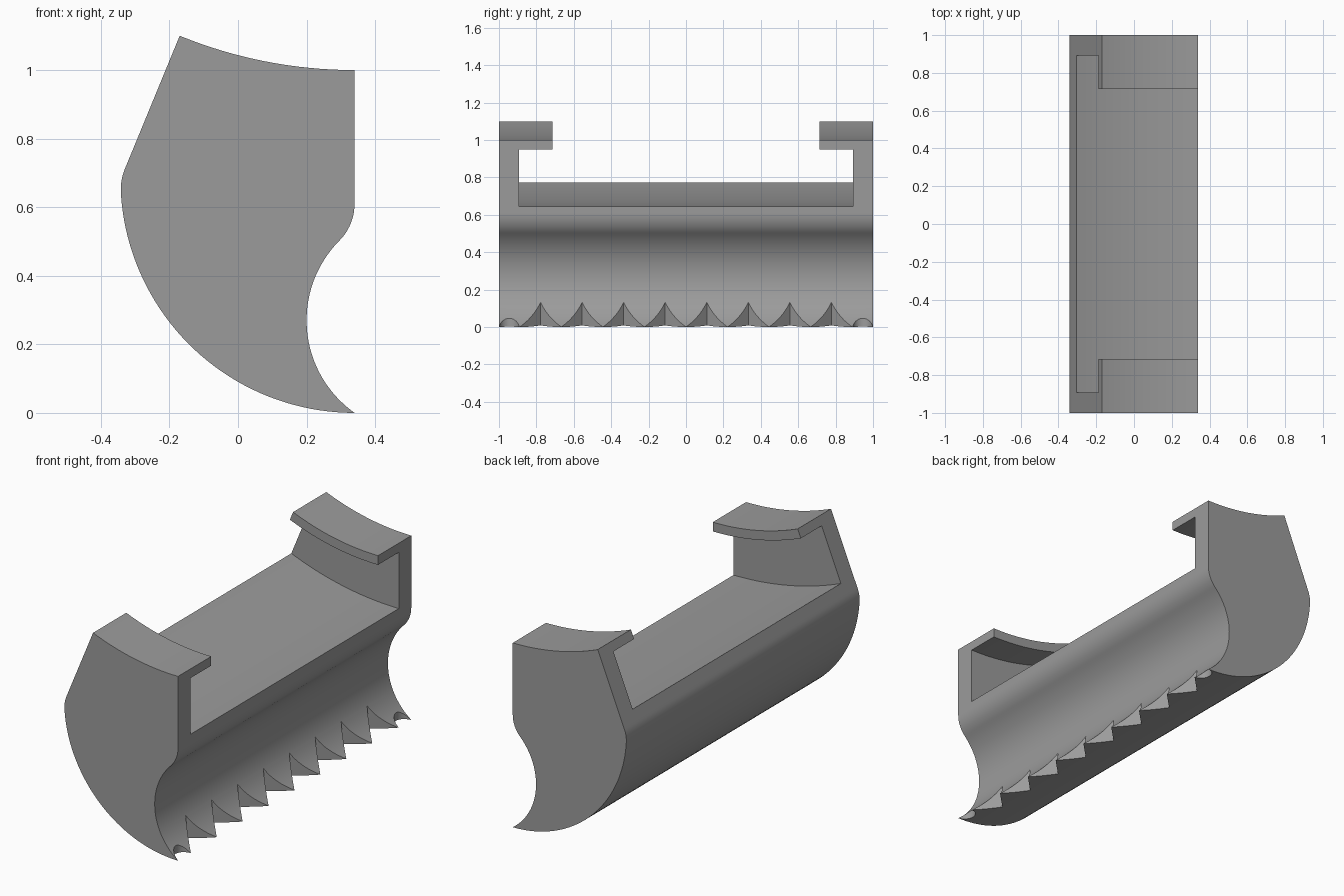
import bpy, bmesh, math

if "Cube" in bpy.data.objects:
    bpy.data.objects.remove(bpy.data.objects["Cube"])

grey = bpy.data.materials.new("plain grey")
grey.diffuse_color = (0.33, 0.33, 0.33, 1)
grey.use_nodes = True
grey.node_tree.nodes["Principled BSDF"].inputs["Base Color"].default_value = grey.diffuse_color


def arc(cx, cy, r, a0, a1, n):
    """Points on an arc, angles in degrees."""
    angs = [math.radians(a0 + (a1 - a0) * i / n) for i in range(n + 1)]
    return [(cx + r * math.cos(a), cy + r * math.sin(a)) for a in angs]


def prism(name, pts, lo, hi, axis):
    """Extrude an outline along y (points are x, z) or z (points are x, y)."""
    def place(p, t):
        return (p[0], t, p[1]) if axis == 'y' else (p[0], p[1], t)
    bm = bmesh.new()
    a = [bm.verts.new(place(p, lo)) for p in pts]
    b = [bm.verts.new(place(p, hi)) for p in pts]
    bm.faces.new(a)
    bm.faces.new(b[::-1])
    n = len(pts)
    for i in range(n):
        j = (i + 1) % n
        bm.faces.new((a[j], a[i], b[i], b[j]))
    bmesh.ops.recalc_face_normals(bm, faces=bm.faces)
    me = bpy.data.meshes.new(name)
    bm.to_mesh(me)
    bm.free()
    me.materials.append(grey)
    ob = bpy.data.objects.new(name, me)
    bpy.context.collection.objects.link(ob)
    return ob


def cut(target, cutter):
    """Subtract a cutter and discard it."""
    mod = target.modifiers.new("cut", 'BOOLEAN')
    mod.operation = 'DIFFERENCE'
    mod.solver = 'EXACT'
    mod.object = cutter
    bpy.context.view_layer.objects.active = target
    bpy.ops.object.modifier_apply(modifier=mod.name)
    bpy.data.objects.remove(cutter)


# Curved claw outline: crown, back slope and bend, belly, hollow, shoulder
outline = arc(0.34, 2.35, 1.35, 270, 247.8, 16)
outline += arc(-0.182, 0.651, 0.16, 157.7, 183.5, 8)
outline += arc(0.34, 0.683, 0.683, 183.5, 270, 40)[1:]
outline += arc(0.53, 0.27, 0.33, 234.9, 135.2, 32)[1:]
outline += arc(0.187, 0.61, 0.153, -44.8, 0, 12)[1:]
body = prism("toothed_claw_body", outline, -1, 1, 'y')


def slot(r_in, r_out, half):
    """Curved channel concentric with the crown."""
    pts = arc(0.34, 2.35, r_in, 230, 276, 40) + arc(0.34, 2.35, r_out, 276, 230, 40)
    return prism("slot_cutter", pts, -half, half, 'y')


# T-shaped slot: wide channel below, narrower opening above
cut(body, slot(1.40, 1.705, 0.893))
cut(body, slot(1.0, 1.6, 0.715))

# Zigzag row of eight right-angled notches along the cutting edge
pitch, tip, root = 0.2222, 0.339, 0.23
zigzag = []
for i in range(17):
    zigzag.append((tip if i % 2 == 0 else root, (i - 8) * pitch / 2))
zigzag += [(0.5, 8 * pitch / 2), (0.5, -8 * pitch / 2)]
cut(body, prism("notch_cutter", zigzag, -0.1, 0.27, 'z'))

# Small round notch at each end of the edge
for s in (-1, 1):
    ring = arc(0.34, s * 0.945, 0.053, 0, 360, 32)[:-1]
    cut(body, prism("round_cutter", ring, -0.1, 0.2, 'z'))

# Smooth the curves, keep hard edges
bpy.ops.object.select_all(action='DESELECT')
body.select_set(True)
bpy.context.view_layer.objects.active = body
bpy.ops.object.shade_smooth_by_angle(angle=math.radians(25))
